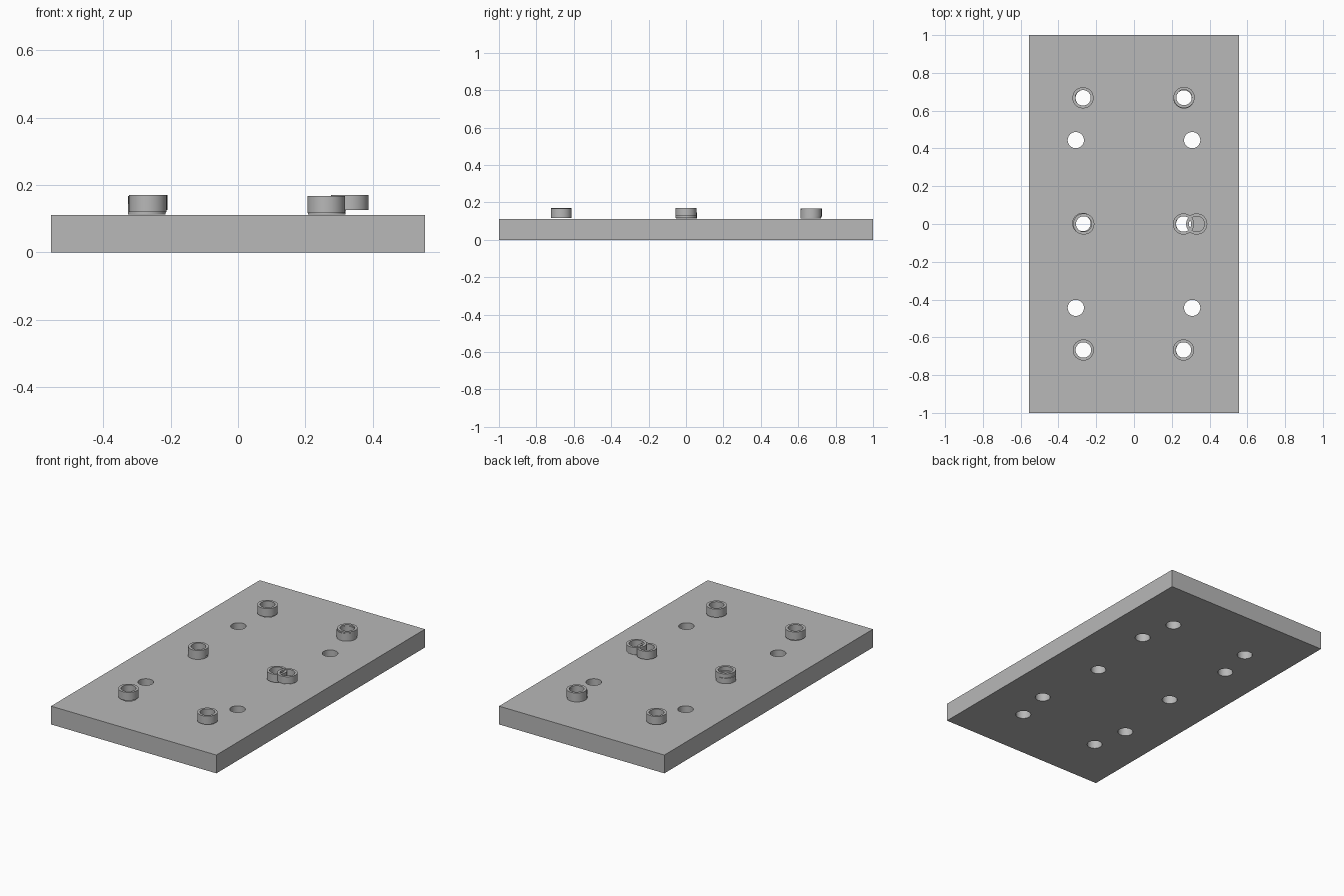
import bpy, bmesh, math

if "Cube" in bpy.data.objects:
    bpy.data.objects.remove(bpy.data.objects["Cube"])

grey = bpy.data.materials.new("plain grey")
grey.diffuse_color = (0.48, 0.48, 0.48, 1)
grey.use_nodes = True
grey.node_tree.nodes["Principled BSDF"].inputs["Base Color"].default_value = grey.diffuse_color


def finish(name, bm):
    mesh = bpy.data.meshes.new(name)
    bmesh.ops.recalc_face_normals(bm, faces=bm.faces)
    bm.to_mesh(mesh)
    bm.free()
    mesh.materials.append(grey)
    ob = bpy.data.objects.new(name, mesh)
    bpy.context.collection.objects.link(ob)
    return ob


def smooth(ob):
    bpy.ops.object.select_all(action='DESELECT')
    ob.select_set(True)
    bpy.context.view_layer.objects.active = ob
    bpy.ops.object.shade_smooth_by_angle(angle=math.radians(30))


def ring(name, x, y, z0, z1, outer=0.056, inner=0.041, n=40):
    # rectangular profile swept around the vertical axis
    bm = bmesh.new()
    loops = []
    for i in range(n):
        c, s = math.cos(2 * math.pi * i / n), math.sin(2 * math.pi * i / n)
        loops.append([bm.verts.new((x + r * c, y + r * s, z)) for r, z in
                      ((inner, z0), (outer, z0), (outer, z1), (inner, z1))])
    for i in range(n):
        a, b = loops[i], loops[(i + 1) % n]
        for k in range(4):
            m = (k + 1) % 4
            bm.faces.new((a[k], b[k], b[m], a[m]))
    smooth(finish(name, bm))


# base plate
bm = bmesh.new()
bmesh.ops.create_cube(bm, size=1)
for v in bm.verts:
    v.co.x *= 1.11
    v.co.y *= 2
    v.co.z = (v.co.z + 0.5) * 0.111
plate = finish("base_plate", bm)

# through holes: six under the bushings, four plain ones
bm = bmesh.new()
for sx in (-1, 1):
    for hx, hy in ((0.266, -0.667), (0.266, 0), (0.266, 0.667),
                   (0.308, -0.444), (0.308, 0.444)):
        part = bmesh.ops.create_cone(bm, cap_ends=True, segments=40,
                                     radius1=0.043, radius2=0.043, depth=0.5)
        bmesh.ops.translate(bm, verts=part["verts"], vec=(sx * hx, hy, 0.05))
cutter = finish("hole_cutter", bm)
mod = plate.modifiers.new("holes", 'BOOLEAN')
mod.object = cutter
mod.solver = 'EXACT'
bpy.context.view_layer.objects.active = plate
bpy.ops.object.modifier_apply(modifier=mod.name)
bpy.data.objects.remove(cutter)
smooth(plate)

# bushing rings, sitting loosely just above the plate
for i, (x, y, z0, z1) in enumerate((
        (-0.268, -0.667, 0.120, 0.170), (0.262, -0.667, 0.117, 0.167),
        (-0.266, 0.0, 0.126, 0.170), (-0.271, 0.003, 0.113, 0.146),
        (0.262, 0.0, 0.117, 0.166), (0.332, 0.0, 0.126, 0.170),
        (-0.270, 0.668, 0.118, 0.168),
        (0.264, 0.667, 0.113, 0.160), (0.265, 0.670, 0.124, 0.168))):
    ring(f"bushing_ring_{i + 1}", x, y, z0, z1)
